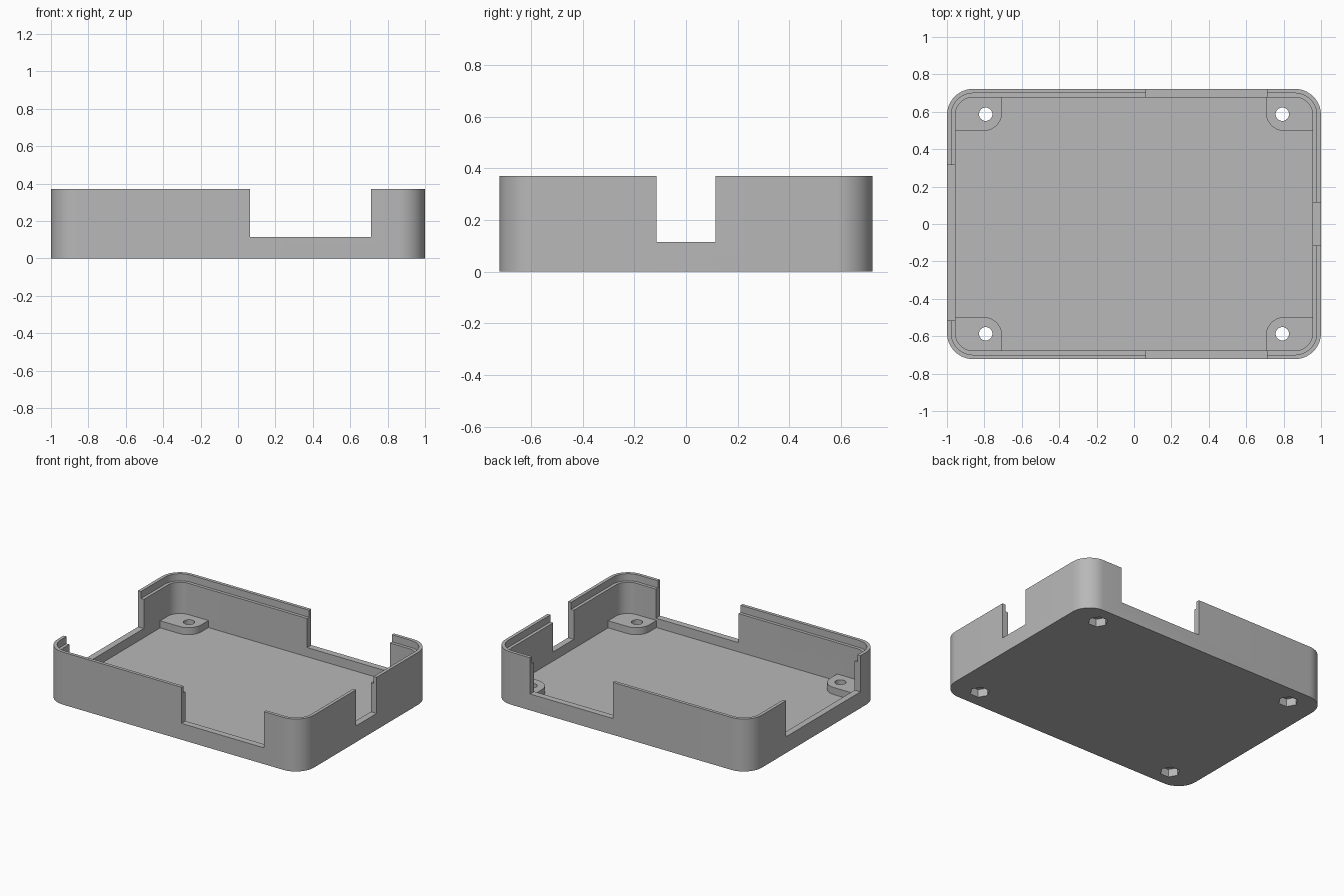
import bpy, bmesh, math
from mathutils import Vector

if "Cube" in bpy.data.objects:
    bpy.data.objects.remove(bpy.data.objects["Cube"], do_unlink=True)

HALF_X, HALF_Y, HEIGHT = 1.0, 0.7225, 0.37
WALL, LIP, CORNER = 0.045, 0.023, 0.14
FLOOR, POST_TOP, SILL = 0.05, 0.10, 0.115

grey = bpy.data.materials.new("plain grey")
grey.use_nodes = True
grey.diffuse_color = (0.48, 0.48, 0.48, 1)
grey.node_tree.nodes["Principled BSDF"].inputs["Base Color"].default_value = grey.diffuse_color


def prism(name, outline, z0, z1):
    """Extrude a flat outline from z0 to z1."""
    bm = bmesh.new()
    face = bm.faces.new([bm.verts.new((x, y, z0)) for x, y in outline])
    top = bmesh.ops.extrude_face_region(bm, geom=[face])["geom"]
    bmesh.ops.translate(bm, vec=(0, 0, z1 - z0),
                        verts=[v for v in top if isinstance(v, bmesh.types.BMVert)])
    bmesh.ops.recalc_face_normals(bm, faces=bm.faces)
    mesh = bpy.data.meshes.new(name)
    bm.to_mesh(mesh)
    bm.free()
    mesh.materials.append(grey)
    obj = bpy.data.objects.new(name, mesh)
    bpy.context.collection.objects.link(obj)
    return obj


def rounded(x0, x1, y0, y1, radii, steps=10):
    """Rectangle with a radius for each corner, counter-clockwise from low x, low y."""
    points = []
    corners = [(x0, y0, 1, 1), (x1, y0, -1, 1), (x1, y1, -1, -1), (x0, y1, 1, -1)]
    for i, ((x, y, sx, sy), r) in enumerate(zip(corners, radii)):
        if r == 0:
            points.append((x, y))
            continue
        for k in range(steps + 1):
            a = math.pi + (i + k / steps) * math.pi / 2
            points.append((x + sx * r + r * math.cos(a), y + sy * r + r * math.sin(a)))
    return points


def inset_outline(d):
    return rounded(d - HALF_X, HALF_X - d, d - HALF_Y, HALF_Y - d, [CORNER - d] * 4)


def box(x0, x1, y0, y1):
    return rounded(x0, x1, y0, y1, [0] * 4)


def circle(x, y, r, n):
    return [(x + r * math.cos(k * math.tau / n), y + r * math.sin(k * math.tau / n))
            for k in range(n)]


def combine(target, tool, operation):
    """Apply a boolean and discard the tool."""
    tool.hide_render = True
    bpy.context.view_layer.objects.active = target
    mod = target.modifiers.new(operation, "BOOLEAN")
    mod.operation, mod.solver, mod.object = operation, "EXACT", tool
    bpy.ops.object.modifier_apply(modifier=mod.name)
    bpy.data.objects.remove(tool, do_unlink=True)


# Outer shell, hollowed out with a stepped lip round the rim
case = prism("case_tray", inset_outline(0), 0, HEIGHT)
combine(case, prism("cavity", inset_outline(WALL), FLOOR, HEIGHT + 0.1), "DIFFERENCE")
combine(case, prism("rim_step", inset_outline(LIP), HEIGHT - 0.05, HEIGHT + 0.1), "DIFFERENCE")

# Openings in the four walls
openings = {
    "front_back_opening": box(0.065, 0.71, -1, 1),
    "right_opening": box(0.8, 1.2, -0.115, 0.115),
    "left_opening": box(-1.2, -0.8, -0.515, 0.315),
}
for name, outline in openings.items():
    combine(case, prism(name, outline, SILL, HEIGHT + 0.1), "DIFFERENCE")

# Corner posts with screw holes and hexagonal nut pockets underneath
post = rounded(0.705, HALF_X - LIP, 0.497, HALF_Y - LIP, [0.1, 0, CORNER - LIP, 0])
for sx in (-1, 1):
    for sy in (-1, 1):
        outline = [(sx * x, sy * y) for x, y in post]
        combine(case, prism("corner_post", outline, FLOOR / 2, POST_TOP), "UNION")
        hx, hy = sx * 0.793, sy * 0.587
        combine(case, prism("screw_hole", circle(hx, hy, 0.036, 24), -0.1, 0.2), "DIFFERENCE")
        combine(case, prism("nut_pocket", circle(hx, hy, 0.064, 6), -0.1, 0.055), "DIFFERENCE")

# Smooth the rounded corners while keeping edges crisp
bpy.ops.object.select_all(action="DESELECT")
case.select_set(True)
bpy.context.view_layer.objects.active = case
bpy.ops.object.shade_smooth_by_angle(angle=math.radians(30))
